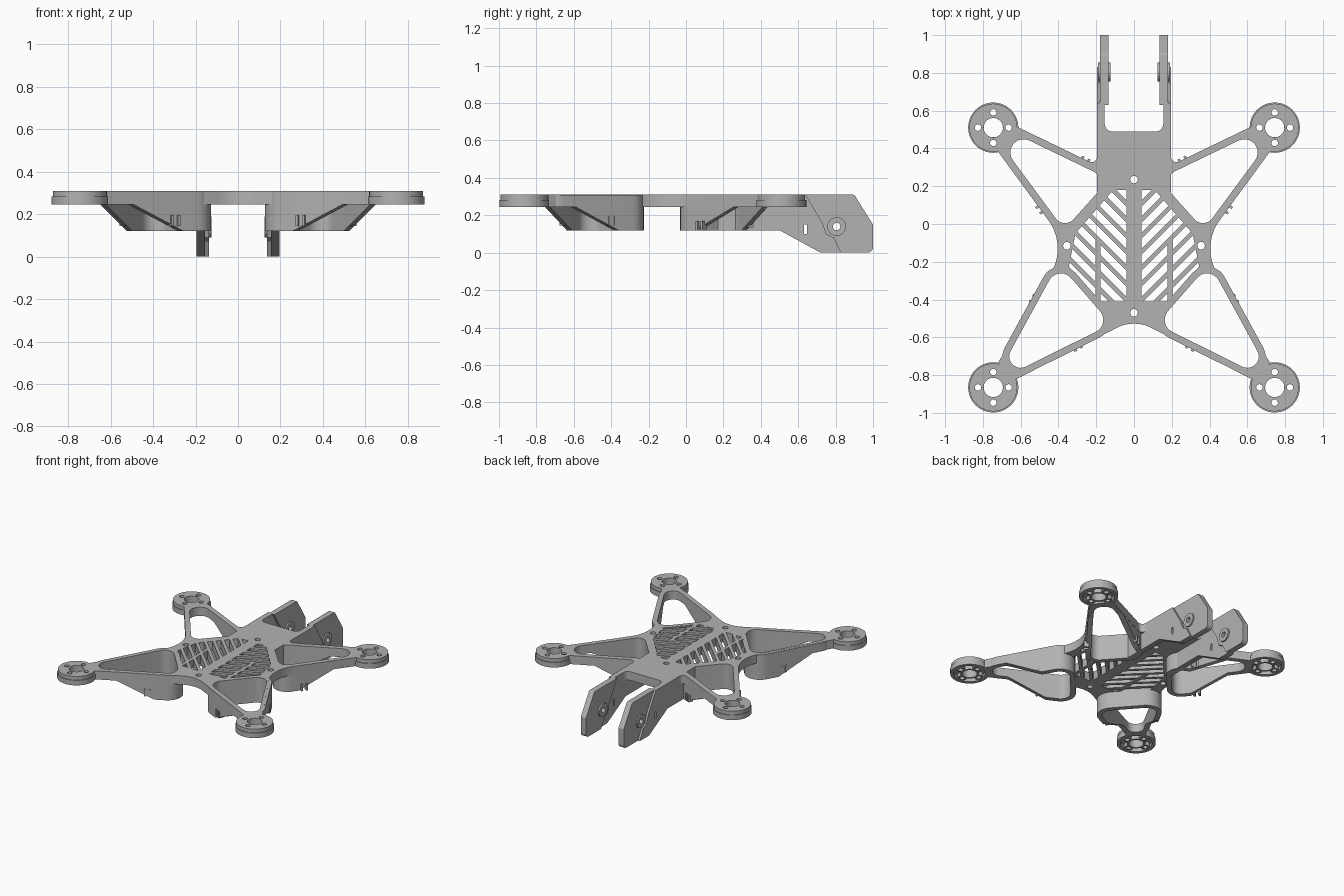
import bpy, bmesh, math
from mathutils import Vector, Matrix

if "Cube" in bpy.data.objects:
    bpy.data.objects.remove(bpy.data.objects["Cube"])

grey = bpy.data.materials.new("frame grey")
grey.use_nodes = True
grey.diffuse_color = (0.45, 0.45, 0.45, 1)
grey.node_tree.nodes["Principled BSDF"].inputs["Base Color"].default_value = (0.45, 0.45, 0.45, 1)

TOP, PLATE, LOW = 0.31, 0.245, 0.12
SIDEWAYS = Matrix(((0, 0, 1, 0), (1, 0, 0, 0), (0, 1, 0, 0), (0, 0, 0, 1)))


def circle(x, y, r, n=32):
    return [(x + r * math.cos(i * math.tau / n), y + r * math.sin(i * math.tau / n)) for i in range(n)]


def rounded(corners, grow=0, steps=10):
    """Polygon from (x, y, radius) corners; grow offsets a convex outline outward."""
    out = []
    for i, (x, y, r) in enumerate(corners):
        p = Vector((x, y))
        if r == 0:
            out.append((x, y))
            continue
        u = (Vector(corners[i - 1][:2]) - p).normalized()
        w = (Vector(corners[(i + 1) % len(corners)][:2]) - p).normalized()
        half = u.angle(w) / 2
        c = p + (u + w).normalized() * r / math.sin(half)
        d1 = p + u * r / math.tan(half) - c
        d2 = p + w * r / math.tan(half) - c
        a1, a2 = math.atan2(d1.y, d1.x), math.atan2(d2.y, d2.x)
        sweep = (a2 - a1 + math.pi) % math.tau - math.pi
        for k in range(steps + 1):
            a = a1 + sweep * k / steps
            out.append((c.x + (r + grow) * math.cos(a), c.y + (r + grow) * math.sin(a)))
    return out


def mirror(poly):
    return [(-x, y) for x, y in reversed(poly)]


def slab(name, loops, low, high, matrix=None):
    """Filled outline with holes, extruded from low to high."""
    curve = bpy.data.curves.new(name, 'CURVE')
    curve.dimensions, curve.fill_mode = '2D', 'BOTH'
    curve.extrude = (high - low) / 2
    for loop in loops:
        s = curve.splines.new('POLY')
        s.points.add(len(loop) - 1)
        for pt, (x, y) in zip(s.points, loop):
            pt.co = (x, y, 0, 1)
        s.use_cyclic_u = True
    temp = bpy.data.objects.new(name + " curve", curve)
    bpy.context.collection.objects.link(temp)
    bpy.context.view_layer.update()
    mesh = bpy.data.meshes.new_from_object(temp.evaluated_get(bpy.context.evaluated_depsgraph_get()))
    bpy.data.objects.remove(temp)
    mesh.transform(Matrix.Translation((0, 0, (low + high) / 2)))
    if matrix:
        mesh.transform(matrix)
    return finish(name, mesh)


def finish(name, mesh):
    bm = bmesh.new()
    bm.from_mesh(mesh)
    bmesh.ops.remove_doubles(bm, verts=bm.verts, dist=0.0002)
    bmesh.ops.recalc_face_normals(bm, faces=bm.faces)
    bm.to_mesh(mesh)
    bm.free()
    mesh.materials.clear()
    mesh.materials.append(grey)
    ob = bpy.data.objects.new(name, mesh)
    bpy.context.collection.objects.link(ob)
    bpy.ops.object.select_all(action='DESELECT')
    ob.select_set(True)
    bpy.context.view_layer.objects.active = ob
    bpy.ops.object.shade_smooth_by_angle(angle=math.radians(30))
    return ob


def clip(poly, nx, ny, d):
    """Keep the part of a convex polygon where nx*x + ny*y >= d."""
    out = []
    for i, b in enumerate(poly):
        a = poly[i - 1]
        da, db = nx * a[0] + ny * a[1] - d, nx * b[0] + ny * b[1] - d
        if da * db < 0:
            t = da / (da - db)
            out.append((a[0] + t * (b[0] - a[0]), a[1] + t * (b[1] - a[1])))
        if db >= 0:
            out.append(b)
    return out


def area(poly):
    return abs(sum(poly[i - 1][0] * p[1] - p[0] * poly[i - 1][1] for i, p in enumerate(poly))) / 2


# Arm openings, left half
pockets = {
    "front": [(0.12, -0.53, 0.07), (0.745, -0.84, 0.06), (0.40, -0.21, 0.07)],
    "rear": [(0.13, 0.237, 0.07), (0.37, -0.03, 0.06), (0.809, 0.565, 0.07)],
}
mounts = {"front": (0.745, -0.865), "rear": (0.745, 0.51)}

# Diagonal vent slots, split by a rib in the lower half
region = [(0.04, -0.41), (0.19, -0.41), (0.345, -0.225), (0.31, -0.05), (0.11, 0.18), (0.04, 0.18)]
slots = []
for i in range(10):
    v = 0.085 - i * 0.085
    strip = clip(clip(region, -1, 1, v), 1, -1, -v - 0.052)
    parts = [strip]
    if v < -0.28:
        parts = [clip(strip, -1, 0, -0.178), clip(strip, 1, 0, 0.203)]
    slots += [p for p in parts if len(p) > 2 and area(p) > 0.0004]

# Top plate
half = [(0.63, -0.825, 0), (0.72, -0.735, 0), (0.355, -0.115, 0.25), (0.725, 0.39, 0),
        (0.63, 0.52, 0), (0.195, 0.31, 0.03), (0.195, 0.55, 0), (0.155, 0.55, 0), (0.155, 0.49, 0.04)]
outline = [(0, -0.503, 0.2)] + half + [(-x, y, r) for x, y, r in reversed(half)]
openings = [rounded(p) for p in pockets.values()] + slots
holes = [circle(0, 0.235, 0.02), circle(0, -0.47, 0.02),
         circle(0.355, -0.115, 0.02), circle(-0.355, -0.115, 0.02)]
slab("top_plate", [rounded(outline)] + openings + [mirror(p) for p in openings] + holes, PLATE, TOP)


def arm_wall(name, corners, mount, side):
    """Wall around an arm opening, its lower edge rising towards the motor mount."""
    loops = [rounded(corners, 0.036), rounded(corners)]
    if side < 0:
        loops = [mirror(p) for p in loops]
    ob = slab(name, loops, LOW, TOP - 0.001)
    origin = Vector((mount[0] * side, mount[1], 0))
    inward = (Vector((0, -0.15, 0)) - origin).normalized()
    near, far = 0.26, 0.51
    bm = bmesh.new()
    bm.from_mesh(ob.data)
    for d in (near, far):
        bmesh.ops.bisect_plane(bm, geom=bm.verts[:] + bm.edges[:] + bm.faces[:],
                               plane_co=origin + inward * d, plane_no=inward)
    for v in bm.verts:
        if v.co.z < LOW + 0.01:
            d = (v.co - origin).dot(inward)
            t = min(max((far - d) / (far - near), 0), 1)
            v.co.z = LOW + (PLATE - LOW) * t
    bm.to_mesh(ob.data)
    bm.free()


def nub(name, x, y, z, angle):
    bm = bmesh.new()
    bmesh.ops.create_cube(bm, size=1, matrix=Matrix.Translation((x, y, z))
                          @ Matrix.Rotation(angle, 4, 'Z') @ Matrix.Diagonal((0.014, 0.035, 0.05, 1)))
    mesh = bpy.data.meshes.new(name)
    bm.to_mesh(mesh)
    bm.free()
    finish(name, mesh)


# Cable nubs: position and direction of the strut they sit on
clips = [(0.53, -0.40, 0.17, -60), (0.30, -0.65, 0.17, -27), (0.495, 0.08, 0.145, 53), (0.26, 0.335, 0.16, 26)]

# Camera cheek profiles, in y and z
cheek_front = [(0.17, LOW), (0.5, LOW), (0.72, 0), (0.83, 0), (0.79, 0.08), (0.75, 0.10),
               (0.73, 0.16), (0.64, TOP), (0.17, TOP)]
cheek_rear = rounded([(0.82, 0, 0), (1, 0, 0.03), (1, 0.15, 0), (0.9, TOP, 0.015), (0.63, TOP, 0),
                      (0.72, 0.16, 0), (0.74, 0.09, 0), (0.78, 0.07, 0)])
slot = [(0.632, 0.1), (0.648, 0.1), (0.648, 0.15), (0.632, 0.15)]
bolt = circle(0.805, 0.14, 0.02)

for side, label in ((1, "left"), (-1, "right")):
    for end in pockets:
        arm_wall(f"{end}_{label}_arm", pockets[end], mounts[end], side)

        # Motor mount: drilled disc, lower rim, hub and screw bosses
        mx, my = mounts[end][0] * side, mounts[end][1]
        name = f"{end}_{label}_motor"
        screws = [(mx + 0.081 * a, my + 0.081 * b) for a, b in ((1, 0), (0, 1), (-1, 0), (0, -1))]
        drill = [circle(x, y, 0.017, 16) for x, y in screws]
        slab(name + "_disc", [circle(mx, my, 0.127, 48), circle(mx, my, 0.051)] + drill, 0.275, TOP)
        slab(name + "_rim", [circle(mx, my, 0.133, 48), circle(mx, my, 0.108, 48)], PLATE, 0.283)
        slab(name + "_hub", [circle(mx, my, 0.064), circle(mx, my, 0.051)], PLATE, 0.28)
        for (x, y), hole in zip(screws, drill):
            slab(name + "_boss", [circle(x, y, 0.031, 20), hole], PLATE + 0.002, 0.28)

    for x, y, z, deg in clips:
        a = math.radians(deg)
        for s in (-0.018, 0.018):
            nub(f"{label}_cable_nub", side * (x + s * math.cos(a)), y + s * math.sin(a), z, side * a)

    # Camera cheeks with pivot pads
    for part, loops, inner, outer in (
            ("front", [cheek_front, slot], 0.155, 0.195),
            ("rear", [cheek_rear, bolt], 0.136, 0.18),
            ("pad", [circle(0.805, 0.14, 0.05), bolt], 0.125, 0.19)):
        low, high = sorted((side * inner, side * outer))
        slab(f"{label}_camera_cheek_{part}", loops, low, high, SIDEWAYS)
